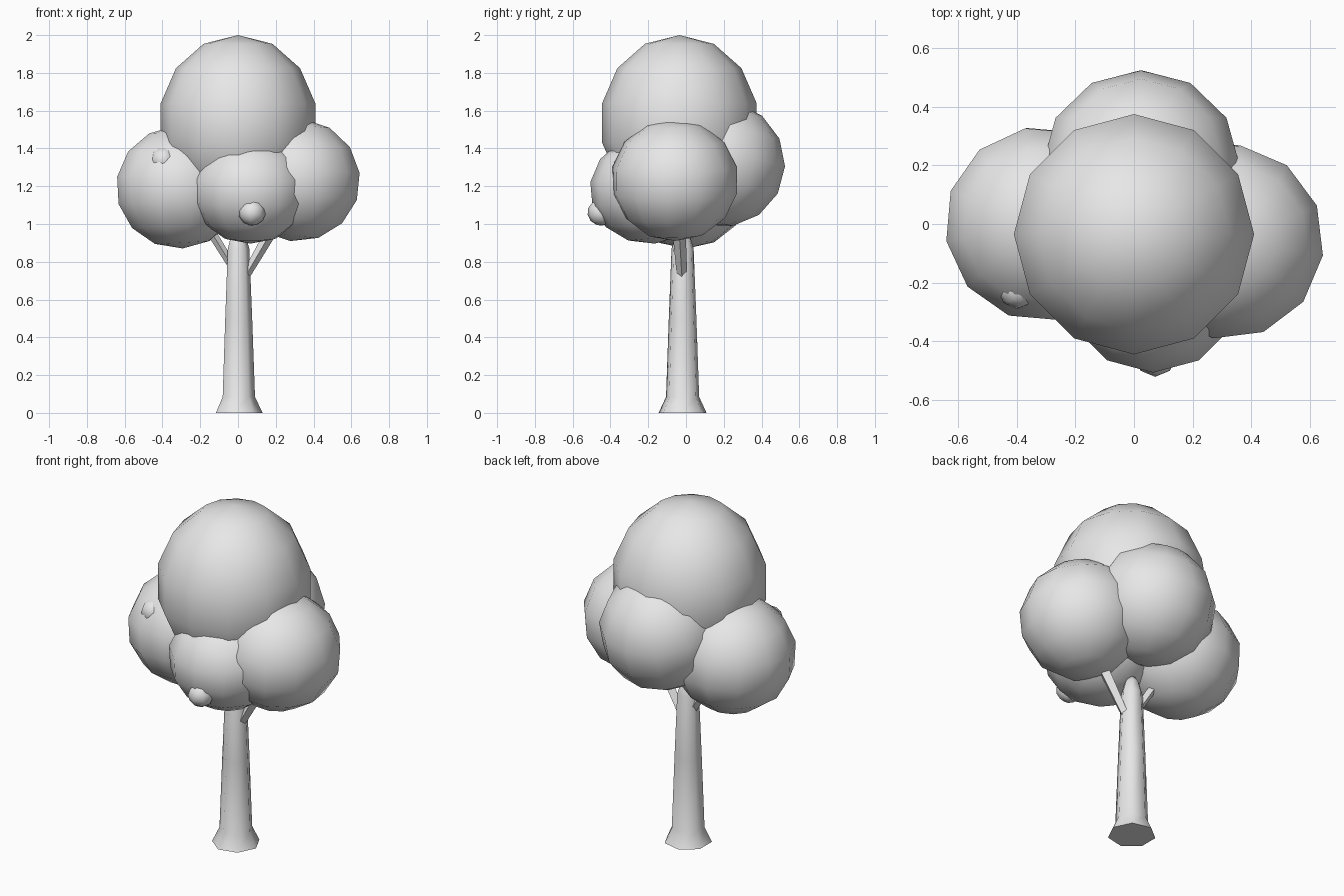
import bpy, bmesh
from math import radians, pi, cos, sin
from mathutils import Vector

cube = bpy.data.objects.get("Cube")
if cube:
    bpy.data.objects.remove(cube, do_unlink=True)

# One plain grey for the whole tree
grey = bpy.data.materials.new("light_grey")
grey.use_nodes = True
grey.diffuse_color = (0.8, 0.8, 0.8, 1)
grey.node_tree.nodes["Principled BSDF"].inputs["Base Color"].default_value = (0.8, 0.8, 0.8, 1)


def smooth(obj, angle):
    bpy.ops.object.select_all(action='DESELECT')
    obj.select_set(True)
    bpy.context.view_layer.objects.active = obj
    bpy.ops.object.shade_smooth_by_angle(angle=radians(angle))


def ball(name, center, radius, height, tilt=(0, 0, 0), segments=12, rings=7):
    """Low-poly smooth ball: height is the vertical radius."""
    bpy.ops.mesh.primitive_uv_sphere_add(
        segments=segments, ring_count=rings, radius=1, location=center,
        rotation=[radians(a) for a in tilt])
    obj = bpy.context.object
    obj.name = name
    obj.scale = (radius, radius, height)
    obj.data.materials.append(grey)
    smooth(obj, 60)


def loft(name, stations, sides, angle):
    """Join rings of (center, radius) with a straight vertical pitch, and cap both ends."""
    bm = bmesh.new()
    rings = []
    for c, r in stations:
        rings.append([bm.verts.new(Vector(c) + Vector((r * cos(2 * pi * i / sides),
                                                       r * sin(2 * pi * i / sides), 0)))
                      for i in range(sides)])
    for a, b in zip(rings, rings[1:]):
        for i in range(sides):
            j = (i + 1) % sides
            bm.faces.new((a[i], a[j], b[j], b[i]))
    bm.faces.new(rings[0][::-1])
    bm.faces.new(rings[-1])
    bmesh.ops.recalc_face_normals(bm, faces=bm.faces)
    mesh = bpy.data.meshes.new(name)
    bm.to_mesh(mesh)
    bm.free()
    obj = bpy.data.objects.new(name, mesh)
    bpy.context.collection.objects.link(obj)
    mesh.materials.append(grey)
    smooth(obj, angle)


# Trunk with a flared foot and a rounded top
profile = [(0.13, 0), (0.09, 0.085), (0.075, 0.5), (0.06, 0.87), (0.04, 0.94), (0.02, 0.97)]
loft("trunk", [((0, -0.018, z), r) for r, z in profile], 7, 60)

# Branches rising into the side crowns
loft("left_branch", [((0.02, -0.02, 0.69), 0.025), ((0.165, -0.035, 0.94), 0.035),
                     ((0.26, -0.045, 1.1), 0.03)], 4, 30)
loft("right_branch", [((-0.02, -0.015, 0.76), 0.025), ((-0.125, -0.01, 0.93), 0.028),
                      ((-0.23, 0, 1.1), 0.025)], 4, 30)

# Crown of overlapping leaf balls
ball("top_crown", (0, -0.035, 1.535), 0.42, 0.465)
ball("left_crown", (0.31, -0.06, 1.233), 0.34, 0.325, (0, 6, -8))
ball("right_crown", (-0.31, 0, 1.195), 0.34, 0.325, (0, -3, 10))
ball("back_crown", (0.024, 0.18, 1.32), 0.345, 0.335, (-15, 0, 0))
ball("front_crown", (0.065, -0.19, 1.185), 0.32, 0.29, (5, 0, 0))

# Small fruits, one hanging in front and one nearly buried
ball("front_fruit", (0.074, -0.45, 1.061), 0.072, 0.07, (10, 10, 0), 8, 6)
ball("buried_fruit", (-0.395, -0.22, 1.337), 0.07, 0.07, (10, 10, 0), 8, 6)
